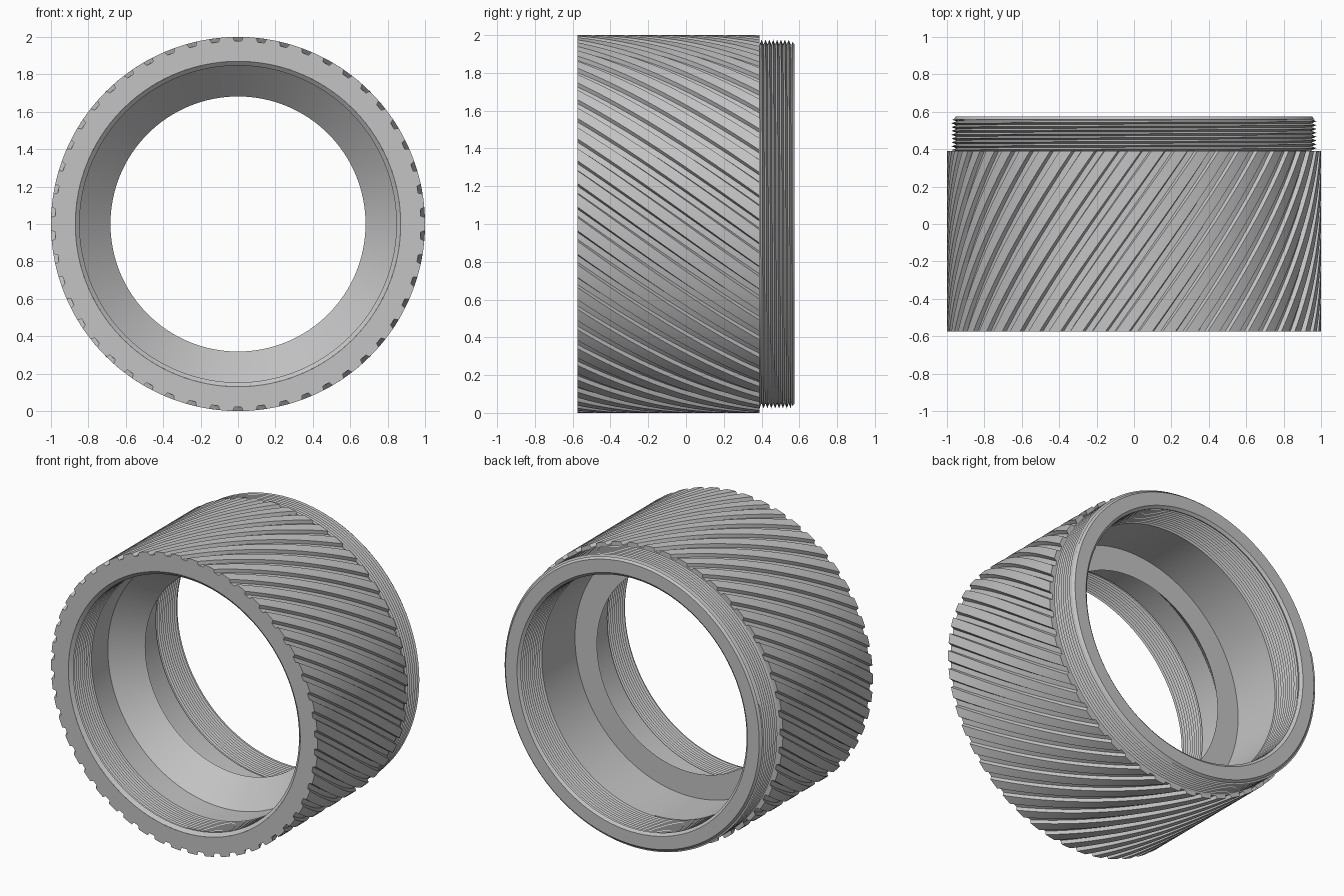
import bpy
import bmesh
from math import sin, cos, pi, ceil

cube = bpy.data.objects.get("Cube")
if cube:
    bpy.data.objects.remove(cube)

SIDES = 128
GROOVES = 50
FRONT, SHOULDER, BACK = -0.575, 0.39, 0.575

metal = bpy.data.materials.new("light grey metal")
metal.use_nodes = True
metal.diffuse_color = (0.55, 0.55, 0.55, 1)
metal.node_tree.nodes["Principled BSDF"].inputs["Base Color"].default_value = metal.diffuse_color


def polar(radius, angle, y):
    """Point around the ring's axis; angle runs from the top towards +x."""
    return (radius * sin(angle), y, 1 + radius * cos(angle))


def skin(name, rings):
    """Join successive rings of points into a surface and weld its seam."""
    bm = bmesh.new()
    rows = [[bm.verts.new(p) for p in ring] for ring in rings]
    for a, b in zip(rows, rows[1:]):
        for i in range(len(a) - 1):
            bm.faces.new((a[i], a[i + 1], b[i + 1], b[i]))
    bmesh.ops.remove_doubles(bm, verts=bm.verts, dist=1e-5)
    mesh = bpy.data.meshes.new(name)
    bm.to_mesh(mesh)
    bm.free()
    mesh.materials.append(metal)
    obj = bpy.data.objects.new(name, mesh)
    bpy.context.collection.objects.link(obj)
    bpy.ops.object.select_all(action='DESELECT')
    obj.select_set(True)
    bpy.context.view_layer.objects.active = obj
    bpy.ops.object.shade_smooth_by_angle()
    return obj


def lathe(name, profile):
    """Revolve (radius, y) points about the axis."""
    skin(name, [[polar(r, 2 * pi * i / SIDES, y) for i in range(SIDES + 1)]
                for r, y in profile])


def thread(name, start, end, base, crest, inside=False, pitch=0.0205):
    """Helical V-thread whose ends run out into the base radius."""
    half = pitch / 2
    rings = []
    for k in range(-2, ceil((end - start) / half) + 1):
        ring = []
        for i in range(SIDES + 1):
            turn = i / SIDES
            y = start + (k + 2 * turn) * half
            radius = crest if k % 2 and start < y < end else base
            ring.append(polar(radius, 2 * pi * turn, min(max(y, start), end)))
        rings.append(ring)
    skin(name, rings[::-1] if inside else rings)


# Grip outline: one groove and the ridge after it, repeated around
step = 2 * pi / GROOVES
groove = [(-0.028, 1), (-0.019, 0.978), (0.019, 0.978), (0.028, 1), (0.05, 1), (0.075, 1)]
outline = [(g * step + a, r) for g in range(GROOVES) for a, r in groove]
outline.append((outline[0][0] + 2 * pi, outline[0][1]))


def grip_ring(y, radius=None):
    twist = 0.72 * (y - FRONT)
    return [polar(radius or r, a + twist, y) for a, r in outline]


# Grip body with twisted grooves, front face and rear shoulder
ROWS = 28
levels = [FRONT + (SHOULDER - FRONT) * i / ROWS for i in range(ROWS + 1)]
skin("grip_body", [grip_ring(FRONT, 0.87)] + [grip_ring(y) for y in levels]
     + [grip_ring(SHOULDER, 0.95)])

# Threads
thread("collar_thread", SHOULDER, 0.56, 0.95, 0.976)
thread("front_inner_thread", -0.555, -0.36, 0.847, 0.868, inside=True)
thread("back_inner_thread", 0.33, 0.56, 0.847, 0.868, inside=True)

# Collar rim
lathe("collar_rim", [(0.95, 0.56), (0.965, 0.56), (0.952, BACK), (0.865, BACK), (0.847, 0.56)])

# Bore: rear recess, flat inner step, then a cone flaring to the front recess
lathe("bore", [(0.847, 0.33), (0.847, -0.02), (0.682, -0.02), (0.847, -0.185), (0.847, -0.36)])

# Chamfer at the front opening
lathe("front_chamfer", [(0.847, -0.555), (0.87, FRONT)])
